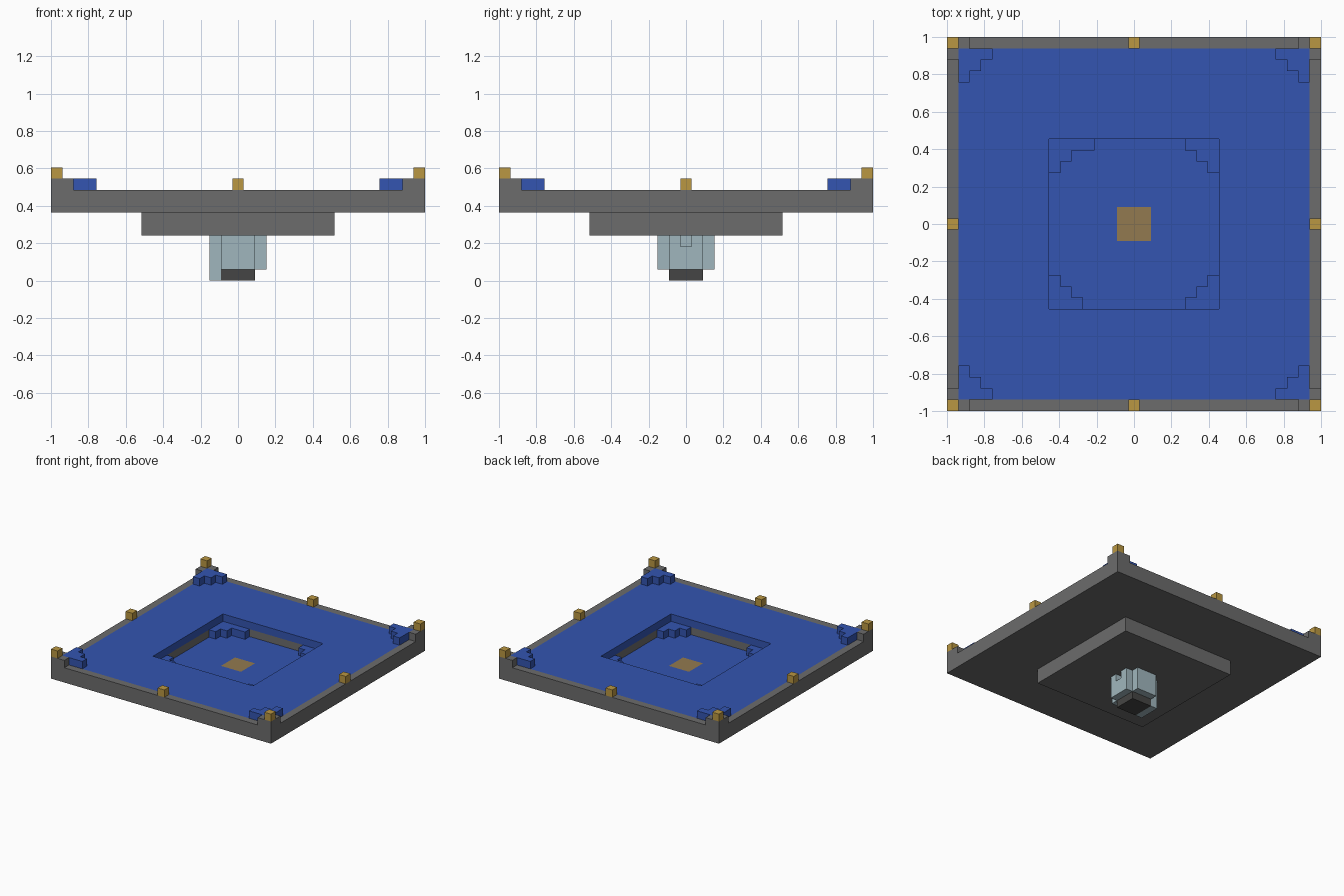
import bpy, bmesh

U = 2 / 33  # one block

old = bpy.data.objects.get("Cube")
if old:
    bpy.data.objects.remove(old, do_unlink=True)


def material(name, r, g, b):
    m = bpy.data.materials.new(name)
    m.use_nodes = True
    m.diffuse_color = (r, g, b, 1)
    m.node_tree.nodes["Principled BSDF"].inputs["Base Color"].default_value = (r, g, b, 1)
    return m


STONE = material("grey stone", .15, .15, .15)
BLUE = material("blue tile", .033, .09, .44)
GOLD = material("gold", .49, .31, .055)
BRONZE = material("dull bronze", .29, .195, .08)
PALE = material("pale blue", .35, .47, .51)
DARK = material("dark base", .06, .06, .058)


def finish(name, bm, mats):
    bmesh.ops.recalc_face_normals(bm, faces=bm.faces)
    mesh = bpy.data.meshes.new(name)
    bm.to_mesh(mesh)
    bm.free()
    for m in mats:
        mesh.materials.append(m)
    obj = bpy.data.objects.new(name, mesh)
    bpy.context.collection.objects.link(obj)
    return obj


def prism(name, outline, z0, z1, mat):
    """Extrude a plan outline, in block units, from z0 to z1."""
    bm = bmesh.new()
    low = [bm.verts.new((x * U, y * U, z0 * U)) for x, y in outline]
    high = [bm.verts.new((x * U, y * U, z1 * U)) for x, y in outline]
    bm.faces.new(low)
    bm.faces.new(high)
    for i in range(len(low)):
        j = (i + 1) % len(low)
        bm.faces.new((low[i], low[j], high[j], high[i]))
    return finish(name, bm, [mat])


def rect(x0, x1, y0, y1):
    return [(x0, y0), (x1, y0), (x1, y1), (x0, y1)]


def stairs(edge, rows, sx, sy):
    """Stepped corner outline; rows give the length of each row of blocks."""
    pts = [(edge, edge)]
    for i, n in enumerate(rows):
        pts += [(edge - n, edge - i), (edge - n, edge - i - 1)]
    pts.append((edge, edge - len(rows)))
    return [(sx * x, sy * y) for x, y in pts]


# Stepped basin: square loops of (half width, height), with the band's material
profile = [(8.5, 4, 0), (8.5, 6, 0), (16.5, 6, 0), (16.5, 8, 0), (15.5, 8, 0),
           (7.5, 8, 1), (7.5, 7, 1), (7.5, 6, 0), (1.5, 6, 1)]
bm = bmesh.new()
loops = [[bm.verts.new((x * U, y * U, z * U)) for x, y in rect(-h, h, -h, h)]
         for h, z, _ in profile]
bm.faces.new(loops[0])
bm.faces.new(loops[-1]).material_index = 2
for a, b, (_, _, mat) in zip(loops, loops[1:], profile[1:]):
    for i in range(4):
        j = (i + 1) % 4
        bm.faces.new((a[i], a[j], b[j], b[i])).material_index = mat
finish("stepped_basin", bm, [STONE, BLUE, BRONZE])

# Corners: raised rim, blue steps, gold finial, and steps inside the pit
for sx, side in ((1, "left"), (-1, "right")):
    for sy, end in ((1, "back"), (-1, "front")):
        tag = f"{end}_{side}"
        prism("rim_corner_" + tag,
              [(sx * x, sy * y) for x, y in ((16.5, 16.5), (14.5, 16.5), (14.5, 15.5),
                                             (15.5, 15.5), (15.5, 14.5), (16.5, 14.5))],
              8, 9, STONE)
        prism("floor_steps_" + tag, stairs(15.5, (3, 2, 1), sx, sy), 8, 9, BLUE)
        rows = (4, 2, 1) if tag == "back_right" else (3, 2, 1)
        prism("pit_steps_" + tag, stairs(7.5, rows, sx, sy), 6, 7, BLUE)
        cx, cy = 16 * sx, 16 * sy
        prism("corner_finial_" + tag, rect(cx - .5, cx + .5, cy - .5, cy + .5), 9, 10, GOLD)

# Gold knobs at the middle of each side
for name, cx, cy in (("left", 16, 0), ("right", -16, 0), ("back", 0, 16), ("front", 0, -16)):
    prism("side_knob_" + name, rect(cx - .5, cx + .5, cy - .5, cy + .5), 8, 9, GOLD)

# Cross-shaped stem, its top layer notched on one side
cross = [(2.5, 1.5), (1.5, 1.5), (1.5, 2.5), (-1.5, 2.5), (-1.5, 1.5), (-2.5, 1.5),
         (-2.5, -1.5), (-1.5, -1.5), (-1.5, -2.5), (1.5, -2.5), (1.5, -1.5), (2.5, -1.5)]
notch = [(2.5, -.5), (1.5, -.5), (1.5, .5), (2.5, .5)]
prism("stem", cross, 1, 3, PALE)
prism("stem_top", cross + notch, 3, 4, PALE)
prism("stem_foot", rect(-2.5, -1.5, -1.5, 1.5), 0, 1, PALE)
prism("stem_base", rect(-1.5, 1.5, -1.5, 1.5), 0, 1, DARK)
